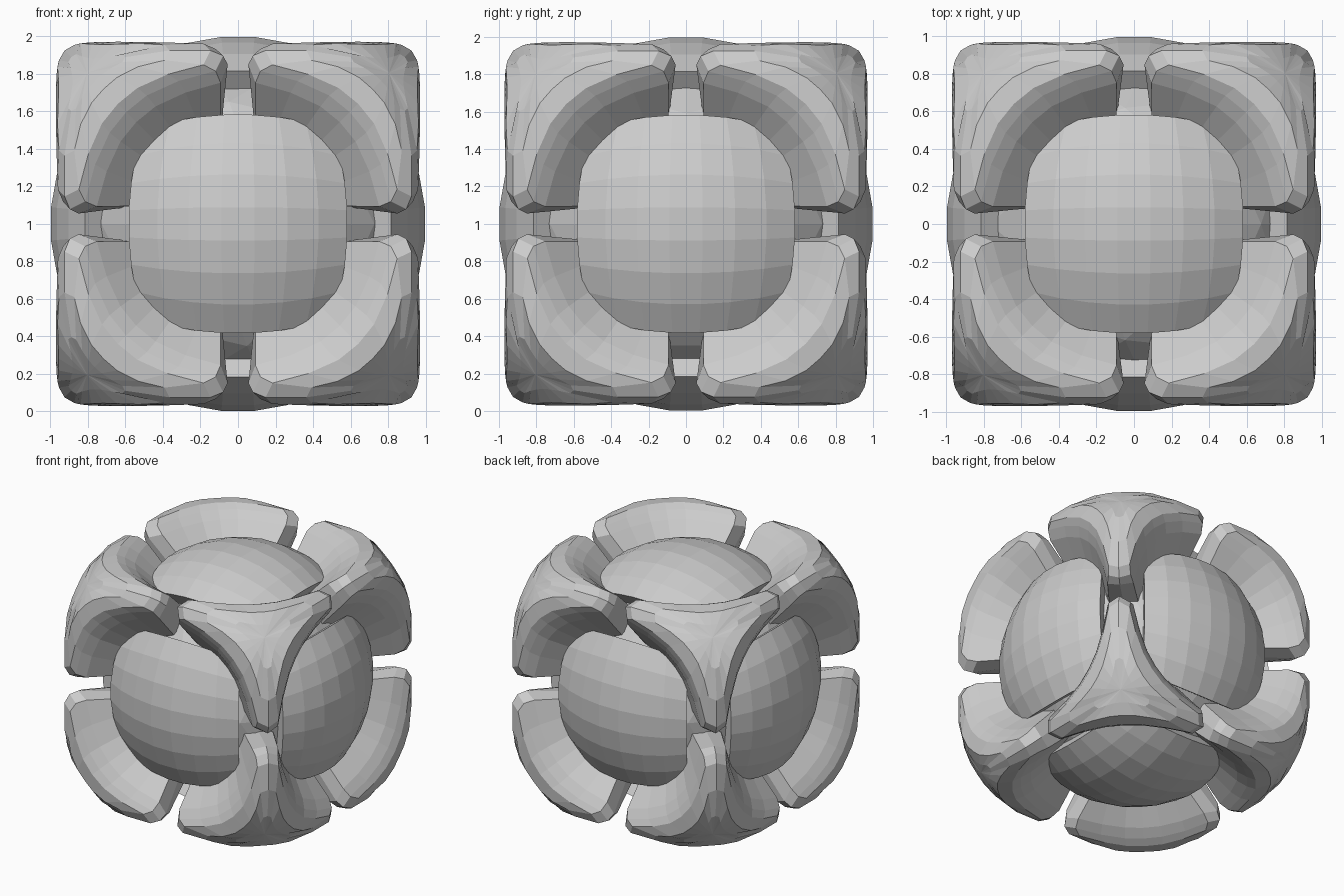
import bpy, bmesh
from math import tan
from mathutils import Vector
from itertools import product

if "Cube" in bpy.data.objects:
    bpy.data.objects.remove(bpy.data.objects["Cube"])

CENTRE = Vector((0, 0, 1))


def make_object(name, bm):
    bmesh.ops.recalc_face_normals(bm, faces=bm.faces)
    me = bpy.data.meshes.new(name)
    bm.to_mesh(me)
    bm.free()
    ob = bpy.data.objects.new(name, me)
    ob.location = CENTRE
    bpy.context.collection.objects.link(ob)
    return ob


# Inner core ball, seen in the channels between panels
bm = bmesh.new()
bmesh.ops.create_icosphere(bm, subdivisions=3, radius=0.9)
make_object("inner_core", bm)


# Six domed square panels, one per side
def panel(name, axis, sign, n=7, half=0.62):
    bm = bmesh.new()

    def point(i, j, r):
        u, v = (tan((2 * k / n - 1) * half) for k in (i, j))
        p = Vector((u, v, 1)).normalized() * r
        p = Vector((p[(2 - axis) % 3], p[(3 - axis) % 3], p[(4 - axis) % 3]))
        return p * sign

    top = [[bm.verts.new(point(i, j, 1.005)) for j in range(n + 1)] for i in range(n + 1)]
    for i in range(n):
        for j in range(n):
            bm.faces.new((top[i][j], top[i + 1][j], top[i + 1][j + 1], top[i][j + 1]))
    # Rim walls sinking into the core
    rim = [e for e in bm.edges if e.is_boundary]
    ext = bmesh.ops.extrude_edge_only(bm, edges=rim)
    for v in ext["geom"]:
        if isinstance(v, bmesh.types.BMVert):
            v.co *= 0.86
    make_object(name, bm)


for axis, sign in product(range(3), (1, -1)):
    panel(f"side_panel_{axis}_{'pos' if sign > 0 else 'neg'}", axis, sign)


# Outer envelope of the brackets: soft cube trimmed by a sphere
def envelope(d):
    return min(1.395, 0.972 / sum(abs(c) ** 14 for c in d) ** (1 / 14))


# Outline of the three-armed bracket in the positive octant
side = [(0.10, 0.81), (0.30, 0.75), (0.47, 0.67), (0.58, 0.58),
        (0.67, 0.47), (0.75, 0.30), (0.81, 0.10)]
outline = []
for f in range(3):
    def place(a, b, c):
        v = Vector((0, 0, 0))
        v[f], v[(f + 1) % 3], v[(f + 2) % 3] = c, a, b
        return v.normalized()
    outline.append((place(0.06, 0.92, 0.92), f))
    outline += [(place(a, b, 0.93), f) for a, b in side]

DIAG = Vector((1, 1, 1)).normalized()


def bracket(name, signs):
    bm = bmesh.new()
    rings = []
    # (spread from the corner, radius factor, lean toward the panel)
    for t, k, lean in ((1.0, 0.62, 0.13), (1.0, 0.92, 0.02), (0.97, 0.97, 0),
                       (0.88, 1, 0), (0.6, 1, 0), (0.3, 1, 0)):
        ring = []
        for i, (d, f) in enumerate(outline):
            face_dir = Vector([1.0 if c == f else 0.0 for c in range(3)])
            w = lean if i % 8 else 0
            # Arm tips overhang their feet
            spread = 0.88 if k < 0.7 and i % 8 in (0, 1, 7) else t
            p = DIAG.lerp(d, spread).lerp(face_dir, w).normalized()
            p *= envelope(p) * k
            ring.append(bm.verts.new([c * s for c, s in zip(p, signs)]))
        rings.append(ring)
    n = len(outline)
    for lo, hi in zip(rings, rings[1:]):
        for i in range(n):
            j = (i + 1) % n
            bm.faces.new((lo[i], lo[j], hi[j], hi[i]))
    tip = DIAG * envelope(DIAG)
    apex = bm.verts.new([c * s for c, s in zip(tip, signs)])
    for i in range(n):
        bm.faces.new((rings[-1][i], rings[-1][(i + 1) % n], apex))
    make_object(name, bm)


for k, signs in enumerate(product((1, -1), repeat=3)):
    bracket(f"corner_bracket_{k + 1}", signs)
